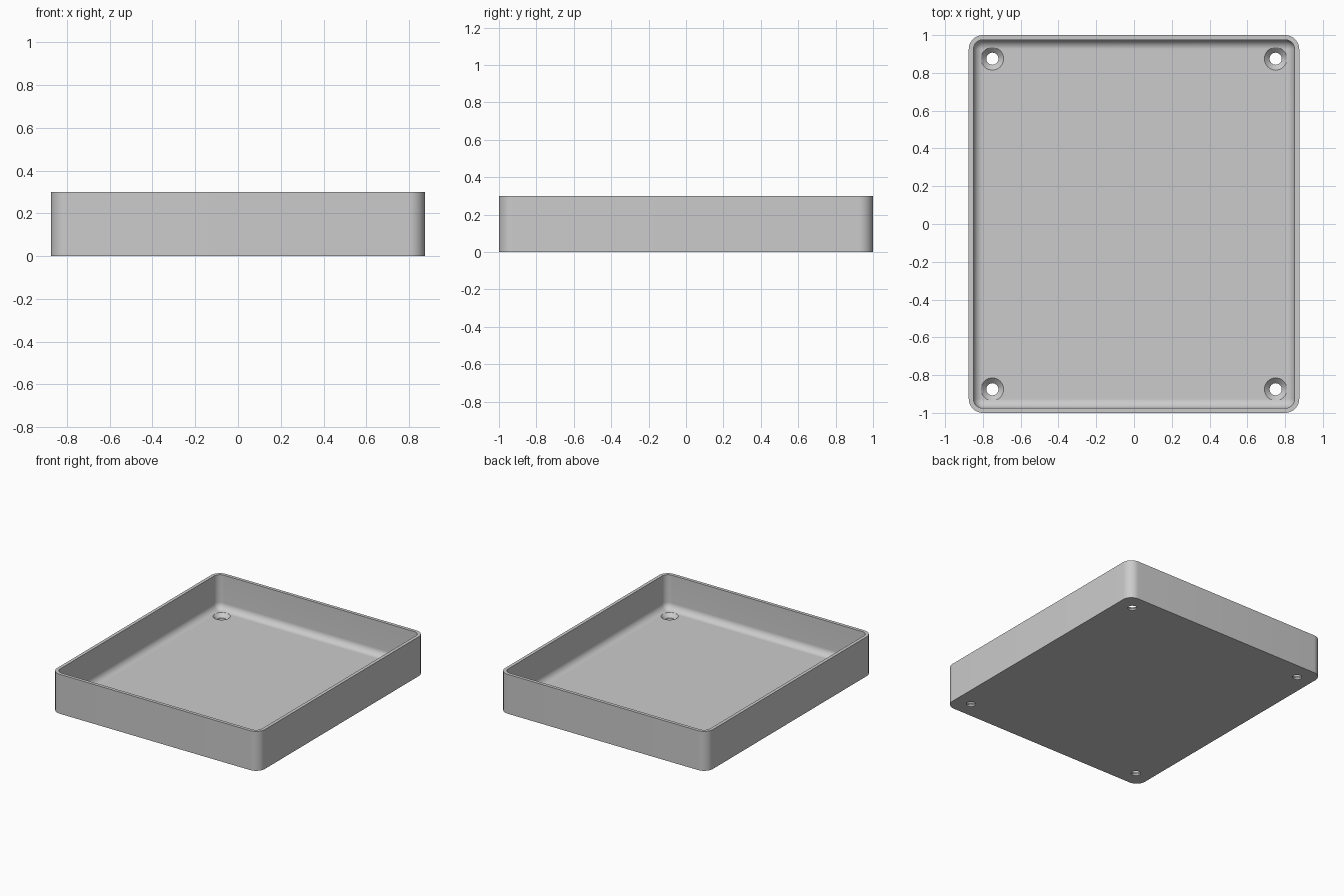
import bpy, bmesh, math

cube = bpy.data.objects.get("Cube")
if cube:
    bpy.data.objects.remove(cube, do_unlink=True)

HALF_X, HALF_Y, HEIGHT = 0.875, 1.0, 0.30
CORNER, WALL, FLOOR, FILLET = 0.075, 0.025, 0.04, 0.05
ARC = 12

grey = bpy.data.materials.new("plain grey")
grey.use_nodes = True
colour = (0.6, 0.6, 0.6, 1)
grey.diffuse_color = colour
grey.node_tree.nodes["Principled BSDF"].inputs["Base Color"].default_value = colour


def make_object(name, bm):
    bmesh.ops.remove_doubles(bm, verts=bm.verts, dist=1e-5)
    bmesh.ops.recalc_face_normals(bm, faces=bm.faces)
    mesh = bpy.data.meshes.new(name)
    bm.to_mesh(mesh)
    bm.free()
    mesh.materials.append(grey)
    obj = bpy.data.objects.new(name, mesh)
    bpy.context.collection.objects.link(obj)
    return obj


def loft(bm, rings):
    """Skin a stack of closed rings and cap both ends."""
    loops = [[bm.verts.new(p) for p in ring] for ring in rings]
    n = len(loops[0])
    for a, b in zip(loops, loops[1:]):
        for i in range(n):
            j = (i + 1) % n
            bm.faces.new((a[i], a[j], b[j], b[i]))
    bm.faces.new(loops[0])
    bm.faces.new(loops[-1])


def rounded_ring(inset, z):
    """Rounded rectangle, inset from the outer wall."""
    r = max(CORNER - inset, 0)
    cx, cy = HALF_X - inset - r, HALF_Y - inset - r
    points = []
    for k, (sx, sy) in enumerate([(1, 1), (-1, 1), (-1, -1), (1, -1)]):
        for i in range(ARC + 1):
            a = math.pi / 2 * (k + i / ARC)
            points.append((sx * cx + r * math.cos(a), sy * cy + r * math.sin(a), z))
    return points


def circle_ring(x, y, r, z, n=32):
    return [(x + r * math.cos(2 * math.pi * i / n),
             y + r * math.sin(2 * math.pi * i / n), z) for i in range(n)]


# Tray: outer wall, rim, inner wall, then a rounded fillet into the floor
profile = [(0, 0), (0, HEIGHT), (WALL, HEIGHT)]
for i in range(ARC + 1):
    a = math.pi / 2 * i / ARC
    profile.append((WALL + FILLET * (1 - math.cos(a)),
                    FLOOR + FILLET * (1 - math.sin(a))))
bm = bmesh.new()
loft(bm, [rounded_ring(d, z) for d, z in profile])
tray = make_object("tray", bm)

# Countersunk screw holes in the four floor corners
bm = bmesh.new()
for sx in (-1, 1):
    for sy in (-1, 1):
        x, y = sx * 0.75, sy * 0.875
        loft(bm, [circle_ring(x, y, r, z) for r, z in
                  [(0.032, -0.05), (0.032, 0.012), (0.06, FLOOR), (0.06, 0.1)]])
cutter = make_object("screw_hole_cutter", bm)
cutter.hide_render = True
cutter.hide_viewport = True
cut = tray.modifiers.new("screw holes", 'BOOLEAN')
cut.operation = 'DIFFERENCE'
cut.solver = 'EXACT'
cut.object = cutter

bpy.ops.object.select_all(action='DESELECT')
tray.select_set(True)
bpy.context.view_layer.objects.active = tray
bpy.ops.object.modifier_apply(modifier=cut.name)
bpy.data.objects.remove(cutter, do_unlink=True)
bpy.ops.object.shade_smooth_by_angle(angle=math.radians(30))
